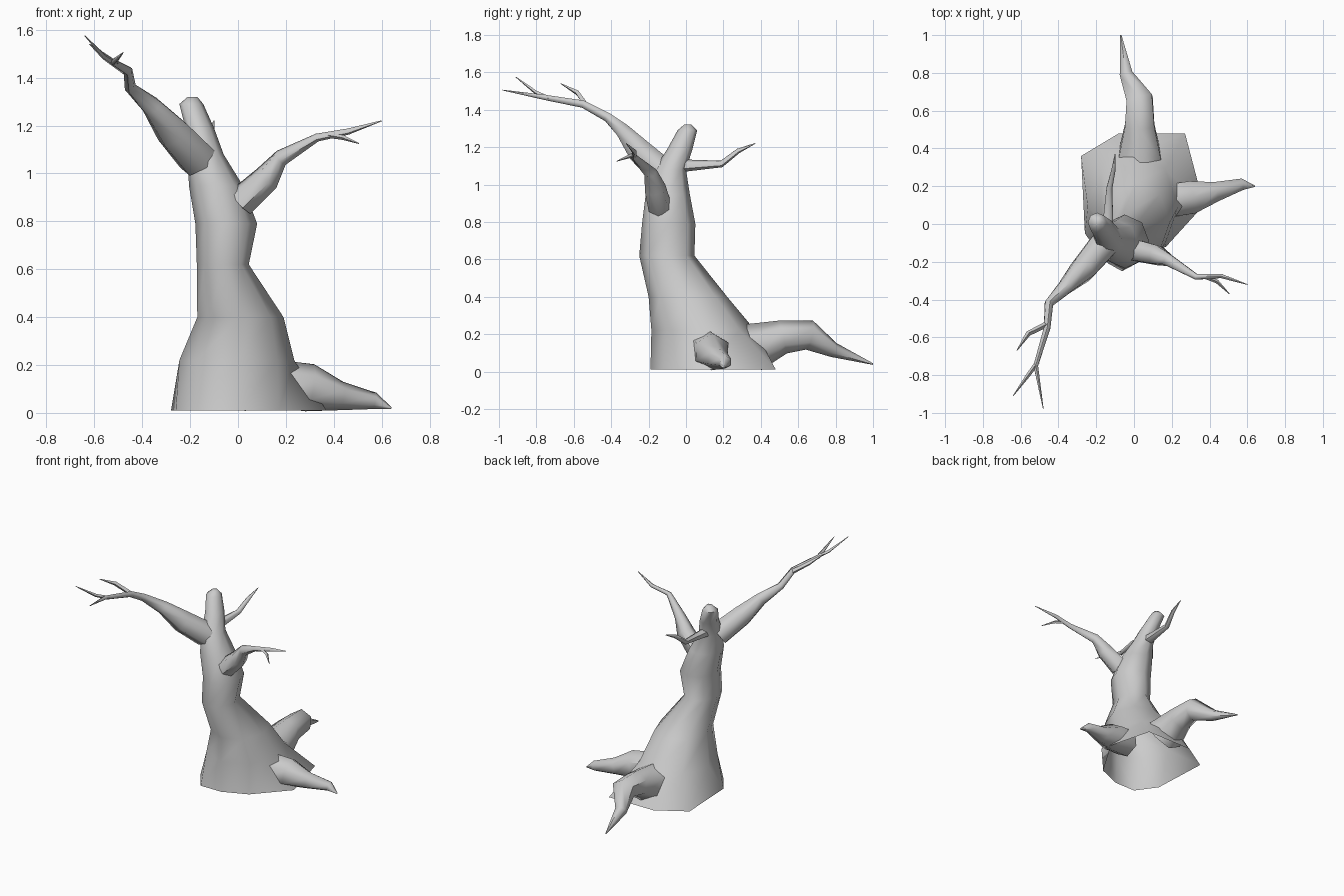
import bpy
import bmesh
import math
from mathutils import Vector

default_cube = bpy.data.objects.get("Cube")
if default_cube:
    bpy.data.objects.remove(default_cube, do_unlink=True)

bark = bpy.data.materials.new("pale grey bark")
bark.use_nodes = True
bark_colour = (0.6, 0.6, 0.6, 1)
bark.diffuse_color = bark_colour
bark.node_tree.nodes["Principled BSDF"].inputs["Base Color"].default_value = bark_colour


def loft(name, rings, cap_end=True):
    """Skin a list of equal-length point rings; the first ring stays open."""
    mesh_builder = bmesh.new()
    loops = [[mesh_builder.verts.new(point) for point in ring] for ring in rings]
    sides = len(loops[0])
    for lower, upper in zip(loops, loops[1:]):
        for i in range(sides):
            j = (i + 1) % sides
            mesh_builder.faces.new((lower[i], lower[j], upper[j], upper[i]))
    if cap_end:
        mesh_builder.faces.new(loops[-1])
    bmesh.ops.recalc_face_normals(mesh_builder, faces=mesh_builder.faces)
    mesh = bpy.data.meshes.new(name)
    mesh_builder.to_mesh(mesh)
    mesh_builder.free()
    mesh.materials.append(bark)
    tree_part = bpy.data.objects.new(name, mesh)
    bpy.context.collection.objects.link(tree_part)
    bpy.ops.object.select_all(action="DESELECT")
    bpy.context.view_layer.objects.active = tree_part
    tree_part.select_set(True)
    bpy.ops.object.shade_smooth_by_angle(angle=math.radians(60))
    return tree_part


def limb(name, path, sides=6):
    """Tapered tube along (x, y, z, radius) stations."""
    centres = [Vector(station[:3]) for station in path]
    rings = []
    last = len(path) - 1
    for index, station in enumerate(path):
        before = centres[max(index - 1, 0)]
        after = centres[min(index + 1, last)]
        direction = (after - before).normalized()
        across = direction.cross(Vector((0, 0, 1))).normalized()
        upward = across.cross(direction)
        ring = []
        for side in range(sides):
            angle = math.tau * side / sides + math.pi / 2
            offset = across * math.cos(angle) + upward * math.sin(angle)
            ring.append(centres[index] + offset * station[3])
        rings.append(ring)
    return loft(name, rings)


def oval(z, left, right, front, back, sides=8):
    """Horizontal ring filling the given extents."""
    ring = []
    for side in range(sides):
        angle = math.tau * side / sides
        x = (left + right) / 2 + (right - left) / 2 * math.cos(angle)
        y = (front + back) / 2 + (back - front) / 2 * math.sin(angle)
        ring.append((x, y, z))
    return ring


# Trunk: spreading angular foot, then leaning oval sections up to a blunt stump
foot = [(.37, .10), (.27, .48), (-.08, .48), (-.28, .36),
        (-.26, -.05), (-.16, -.19), (0, -.19), (.17, -.12)]
sections = [
    (.22, -.245, .235, -.185, .37),
    (.40, -.17, .19, -.2, .22),
    (.62, -.172, .045, -.25, .045),
    (.79, -.178, .08, -.235, .05),
    (.95, -.205, .02, -.215, .02),
    (1.08, -.21, -.06, -.17, 0),
    (1.19, -.22, -.1, -.1, .035),
    (1.29, -.245, -.145, -.045, .06),
    (1.32, -.21, -.17, -.01, .03),
]
loft("trunk", [[(x, y, 0.01) for x, y in foot]] + [oval(*s) for s in sections])

# Roots
limb("left_root", [(.17, .12, .12, .1), (.3, .14, .105, .1), (.43, .17, .07, .06),
                   (.57, .21, .05, .035), (.64, .2, .02, .004)])
limb("back_root", [(.03, .36, .13, .13), (.03, .52, .185, .09), (.03, .66, .195, .08),
                   (-.04, .79, .115, .04), (-.07, 1, .04, .004)])

# Long forked branch reaching forward on the right
limb("right_branch", [(-.17, -.12, 1.06, .085), (-.27, -.24, 1.17, .075),
                      (-.36, -.33, 1.28, .045), (-.45, -.42, 1.36, .025),
                      (-.46, -.55, 1.43, .02), (-.52, -.75, 1.465, .014),
                      (-.48, -.98, 1.505, .002)])
limb("right_branch_outer_twig", [(-.51, -.73, 1.46, .012), (-.56, -.8, 1.49, .011),
                                 (-.64, -.91, 1.575, .002)], sides=4)
limb("right_branch_inner_twig", [(-.46, -.53, 1.42, .016), (-.56, -.58, 1.49, .014),
                                 (-.62, -.67, 1.54, .002)], sides=4)

# Forked branch on the left
limb("left_branch", [(.01, -.14, .88, .065), (.12, -.165, .98, .058),
                     (.18, -.19, 1.065, .036), (.33, -.28, 1.15, .017),
                     (.46, -.275, 1.175, .013), (.6, -.32, 1.22, .002)])
limb("left_branch_twig", [(.38, -.28, 1.16, .012), (.44, -.305, 1.15, .01),
                          (.505, -.37, 1.125, .002)], sides=4)

# Thin branch at the back
limb("back_branch", [(-.14, -.04, 1.1, .035), (-.13, .19, 1.11, .018),
                     (-.11, .28, 1.18, .013), (-.1, .37, 1.22, .002)])
